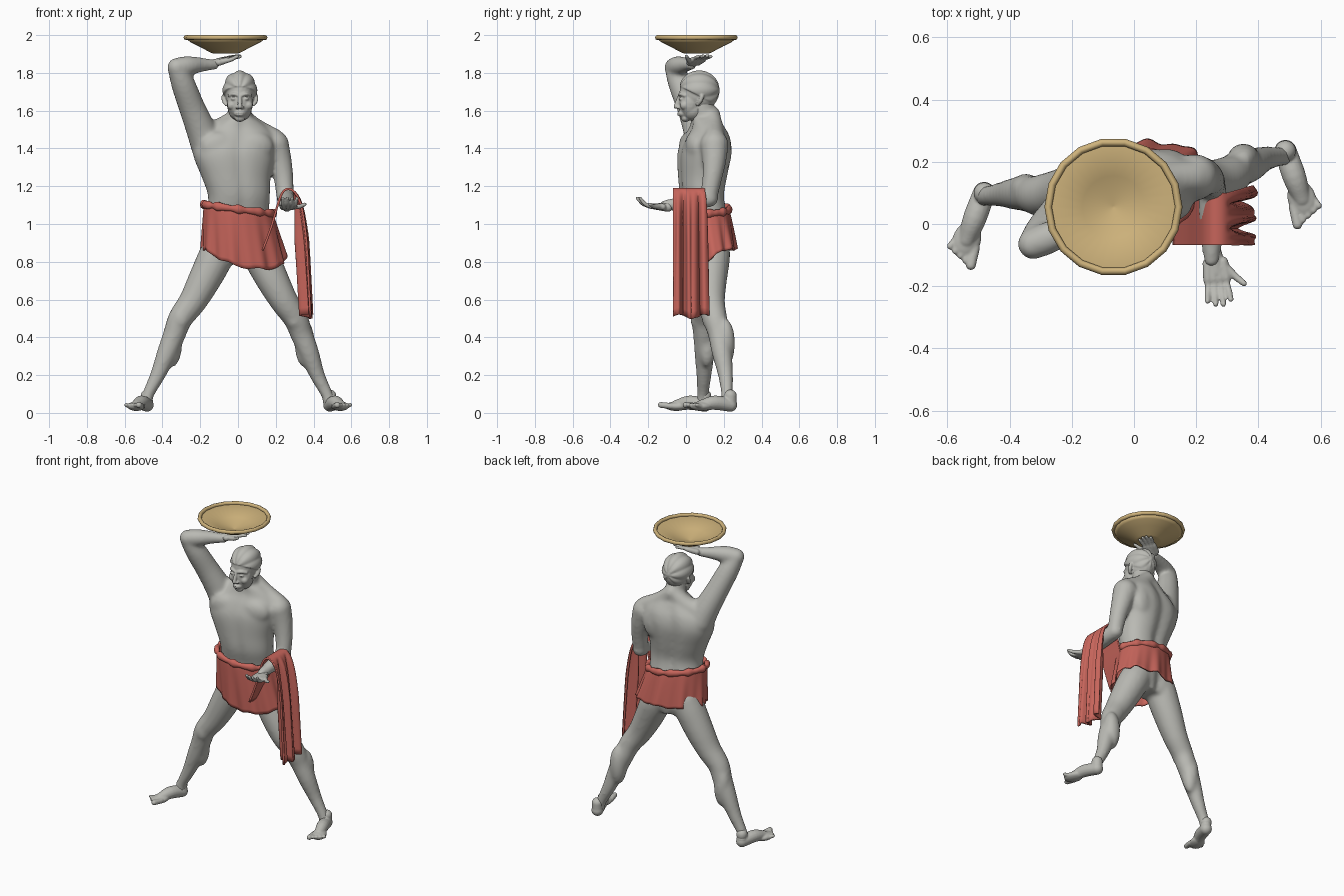
import bpy, bmesh, math
from mathutils import Vector, Matrix

if "Cube" in bpy.data.objects:
    bpy.data.objects.remove(bpy.data.objects["Cube"])

def material(name, rgb):
    m = bpy.data.materials.new(name)
    m.diffuse_color = (*rgb, 1)
    m.use_nodes = True
    m.node_tree.nodes["Principled BSDF"].inputs["Base Color"].default_value = m.diffuse_color
    return m

STONE = material("grey stone", (0.49, 0.49, 0.455))
RED = material("red cloth", (0.57, 0.13, 0.105))
GOLD = material("pale gold", (0.62, 0.45, 0.20))

def finish(bm, name, mat):
    bmesh.ops.recalc_face_normals(bm, faces=bm.faces)
    me = bpy.data.meshes.new(name)
    bm.to_mesh(me)
    bm.free()
    me.materials.append(mat)
    for p in me.polygons:
        p.use_smooth = True
    ob = bpy.data.objects.new(name, me)
    bpy.context.collection.objects.link(ob)
    return ob

def fuse(ob, voxel, soften):
    m = ob.modifiers.new("fuse", 'REMESH')
    m.mode = 'VOXEL'
    m.voxel_size = voxel
    m.use_smooth_shade = True
    m = ob.modifiers.new("soften", 'SMOOTH')
    m.factor = .5
    m.iterations = soften

def skin_rings(bm, rings, cap=True, closed=True, loop=False):
    vs = [[bm.verts.new(p) for p in r] for r in rings]
    pairs = list(zip(vs, vs[1:])) + ([(vs[-1], vs[0])] if loop else [])
    for a, b in pairs:
        n = len(a)
        for i in range(n if closed else n - 1):
            j = (i + 1) % n
            bm.faces.new((a[i], a[j], b[j], b[i]))
    if cap:
        bm.faces.new(vs[0][::-1])
        bm.faces.new(vs[-1])

def spline(pts, steps=4):
    # smooth curve through points of any dimension
    P = [Vector(p) for p in pts]
    P = [2 * P[0] - P[1]] + P + [2 * P[-1] - P[-2]]
    out = []
    for a, b, c, d in zip(P, P[1:], P[2:], P[3:]):
        for k in range(steps):
            t = k / steps
            out.append(0.5 * (2*b + (c-a)*t + (2*a-5*b+4*c-d)*t*t + (3*b-a-3*c+d)*t**3))
    return out + [P[-2]]

def blob(bm, c, r, rot=0.0):
    m = Matrix.Translation(c) @ Matrix.Rotation(rot, 4, 'Z') @ Matrix.Diagonal((*r, 1))
    bmesh.ops.create_icosphere(bm, subdivisions=3, radius=1, matrix=m)

def limb(bm, pts):
    # round limb: points are x, y, z, radius
    S = spline(pts)
    rings = []
    for i, s in enumerate(S):
        t = S[min(i+1, len(S)-1)].xyz - S[max(i-1, 0)].xyz
        q = t.to_track_quat('Z', 'Y')
        rings.append([s.xyz + q @ Vector((math.cos(k*math.pi/8), math.sin(k*math.pi/8), 0)) * s[3]
                      for k in range(16)])
    skin_rings(bm, rings)
    for s in (S[0], S[-1]):
        blob(bm, s.xyz, (s[3],)*3)

body = bmesh.new()    # torso and limbs, softened strongly
detail = bmesh.new()  # head, hands and feet, kept crisp

# torso: z, centre x, centre y, half width, half depth, twisted a little
sections = [(.79, .0, .13, .08, .07), (.86, .0, .125, .155, .095), (.95, .0, .118, .172, .105),
            (1.05, .0, .105, .166, .106), (1.15, .005, .085, .165, .112), (1.25, -.01, .088, .184, .125),
            (1.37, -.02, .097, .22, .136), (1.45, -.008, .108, .21, .12),
            (1.51, .008, .112, .152, .09), (1.56, .01, .1, .08, .07)]
rings = []
for z, cx, cy, rx, ry in spline(sections):
    ring = []
    for k in range(40):
        a = k * math.tau / 40
        c, s = math.cos(a), math.sin(a)
        p = Vector((math.copysign(abs(c)**.88, c)*rx, math.copysign(abs(s)**.88, s)*ry, 0))
        # grooves down the spine and breastbone
        p.y -= .018 * math.exp(-((a - math.pi/2) / .17)**2)
        p.y += .010 * math.exp(-((a - 3*math.pi/2) / .14)**2)
        ring.append(Matrix.Rotation(.2, 3, 'Z') @ p + Vector((cx, cy, z)))
    rings.append(ring)
skin_rings(body, rings)

# chest, shoulder blades, buttocks, calves, knees
for c, r in [((-.095, .015, 1.41), (.105, .05, .08)), ((.09, .045, 1.41), (.1, .05, .08)),
             ((-.11, .155, 1.38), (.08, .05, .11)), ((.09, .19, 1.38), (.08, .05, .11)),
             ((-.08, .15, .86), (.082, .062, .085)), ((.08, .16, .86), (.082, .062, .085)),
             ((-.348, .112, .37), (.053, .05, .13)), ((.352, .208, .37), (.053, .052, .13)),
             ((-.3, .06, .5), (.045, .038, .06)), ((.3, .122, .5), (.045, .038, .06))]:
    blob(body, c, r, .2)

# neck and trapezius
limb(body, [(.01, .125, 1.48, .074), (.01, .1, 1.56, .064), (.01, .08, 1.65, .061)])
limb(body, [(.01, .135, 1.58, .047), (.09, .145, 1.51, .052), (.19, .15, 1.45, .057)])
limb(body, [(.01, .13, 1.58, .047), (-.08, .11, 1.51, .058), (-.17, .08, 1.47, .072)])

# raised arm
limb(body, [(-.165, .085, 1.42, .087), (-.2, .06, 1.51, .079), (-.245, .02, 1.62, .07),
            (-.29, -.03, 1.74, .064), (-.325, -.065, 1.83, .05)])
limb(body, [(-.325, -.065, 1.83, .05), (-.265, -.04, 1.838, .052), (-.19, .0, 1.843, .038),
            (-.125, .03, 1.843, .028)])
# lowered arm, bent forward at the elbow
limb(body, [(.195, .15, 1.42, .076), (.22, .15, 1.34, .065), (.24, .14, 1.25, .054), (.25, .12, 1.14, .046)])
limb(body, [(.25, .125, 1.135, .046), (.255, .05, 1.125, .048), (.25, -.05, 1.105, .036), (.25, -.115, 1.10, .027)])

# hands: palm plus fingers spread along a direction
def hand(c, ang, tilt, rise, thumb):
    f = Vector((math.cos(ang), math.sin(ang), tilt))
    s = Vector((-f.y, f.x, 0))
    c = Vector(c)
    limb(detail, [(*(c - f*.06), .025), (*c, .018)])
    for i in range(4):
        o = s * (i - 1.5) * .02
        ln = (.06, .072, .075, .062)[i]
        limb(detail, [(*(c - f*.03 + o*.8), .018), (*(c + f*.02 + o), .015), (*(c + f*.04 + o), .011),
                      (*(c + f*(.03 + ln*.6) + o*1.15 + Vector((0, 0, rise*.3))), .0105),
                      (*(c + f*(.03 + ln) + o*1.25 + Vector((0, 0, rise))), .009)])
    limb(detail, [(*(c - f*.02 + s*thumb*.025), .015), (*(c + f*.02 + s*thumb*.06), .012),
                  (*(c + f*.045 + s*thumb*.085 + Vector((0, 0, .01))), .01)])

hand((-.085, .055, 1.864), .5, .3, -.005, -1)
hand((.265, -.155, 1.092), -math.pi/2 + .1, .05, .04, 1)

# legs
limb(body, [(-.09, .125, .89, .092), (-.12, .12, .82, .095), (-.18, .112, .7, .087), (-.24, .102, .59, .075),
            (-.305, .092, .5, .066), (-.335, .097, .42, .06), (-.375, .098, .32, .054), (-.425, .095, .2, .041),
            (-.475, .09, .1, .032), (-.488, .09, .05, .035)])
limb(body, [(.085, .138, .89, .093), (.125, .138, .82, .096), (.185, .13, .7, .087), (.245, .132, .59, .075),
            (.305, .153, .5, .066), (.335, .175, .42, .06), (.375, .19, .32, .054), (.42, .21, .2, .041),
            (.47, .217, .1, .032), (.485, .22, .05, .035)])

# feet: heel, instep, ball and five toes
def foot(heel, tip, inner):
    h, t = Vector((*heel, 0)), Vector((*tip, 0))
    f = (t - h).normalized()
    s = Vector((-f.y, f.x, 0)) * inner
    ln = (t - h).length
    Z = Vector((0, 0, 1))
    limb(detail, [(*(h + Z*.042), .036), (*(h + f*ln*.35 + Z*.054), .038), (*(h + f*ln*.65 + Z*.04), .029)])
    limb(detail, [(*(h + Z*.04), .034), (*(h + Z*.09), .034)])
    blob(detail, h + f*ln*.66 + Z*.035, (.062, .046, .025), math.atan2(f.y, f.x))
    for i in range(5):
        o = s * (.034 - i*.0175)
        r = .016 if i == 0 else .011
        limb(detail, [(*(h + f*ln*.72 + o + Z*.036), r), (*(h + f*(ln*(1 - i*.035) - .012) + o*1.2 + Z*.042), r)])

foot((-.482, .1), (-.567, -.13), 1)
foot((.487, .235), (.568, .0), -1)

# head and face
limb(detail, [(.01, .1, 1.55, .057), (.01, .08, 1.65, .058)])
for c, r in [((.01, .068, 1.695), (.079, .103, .105)), ((.01, .022, 1.64), (.07, .06, .085)),
             ((.01, .035, 1.605), (.062, .06, .06)), ((.01, -.002, 1.56), (.028, .024, .02)),
             ((.01, -.018, 1.585), (.032, .024, .02)),
             ((.01, -.034, 1.577), (.02, .012, .006)), ((.01, -.035, 1.589), (.023, .012, .005))]:
    blob(detail, c, r)
limb(detail, [(.01, -.034, 1.68, .009), (.01, -.044, 1.65, .011), (.01, -.053, 1.622, .013)])
for s in (-1, 1):
    x = lambda d: .01 + s*d
    blob(detail, (x(.033), -.024, 1.662), (.015, .014, .009))
    limb(detail, [(x(.012), -.034, 1.683, .009), (x(.035), -.029, 1.688, .009), (x(.056), -.006, 1.68, .009)])
    blob(detail, (x(.014), -.042, 1.617), (.01, .012, .008))
    blob(detail, (x(.044), -.008, 1.628), (.024, .024, .024))
    limb(detail, [(x(.072), .06, 1.63, .008), (x(.084), .075, 1.65, .011), (x(.087), .085, 1.675, .011)])

# combed hair cap with front-to-back ridges
hair = bmesh.new()
bmesh.ops.create_uvsphere(hair, u_segments=96, v_segments=48, radius=1)
for v in hair.verts:
    k = .97 + .08 * abs(math.cos(4 * math.atan2(v.co.x, v.co.z)))
    v.co = Vector((.01 + v.co.x*.088*k, .07 + v.co.y*.104*k, 1.708 + v.co.z*.1*k))
bmesh.ops.bisect_plane(hair, geom=hair.verts[:] + hair.edges[:] + hair.faces[:],
                       plane_co=(0, -.03, 1.728), plane_no=(0, .1, .2), clear_inner=True)
bmesh.ops.holes_fill(hair, edges=[e for e in hair.edges if e.is_boundary], sides=0)
tmp = bpy.data.meshes.new("hair_part")
hair.to_mesh(tmp)
hair.free()
detail.from_mesh(tmp)
bpy.data.meshes.remove(tmp)

fuse(finish(body, "torso_and_limbs", STONE), .01, 14)
fuse(finish(detail, "head_hands_feet", STONE), .0045, 5)

# waist cloth: pleated skirt hung from a slanting waist line
def waist(a, t):
    cx, cy = .002 + .03*t, .088 + .024*t
    rx, ry = .184 + .04*t, .136 + .016*t**.5
    w = t * (.007*math.sin(9*a) + .004*math.sin(17*a + 1))
    dx = (rx + w)*math.cos(a)
    x, y = cx + dx, cy + .1*dx + (ry + w)*math.sin(a)
    top = 1.085 - .13*x
    hem = .865 - .105*max(0, math.cos(a + 1.13)) + .006*math.sin(9*a)
    return Vector((x, y, top + (hem - top)*t))

N = 144
bm = bmesh.new()
skin_rings(bm, [[waist(i*math.tau/N, j/14) for i in range(N)] for j in range(15)], cap=False)
skirt = finish(bm, "waist_cloth", RED)
skirt.modifiers.new("thickness", 'SOLIDIFY').thickness = .008

# rolled top of the waist cloth
bm = bmesh.new()
rings = []
for i in range(N):
    a = i*math.tau/N
    r = .02 + .004*math.sin(11*a) + .002*math.sin(19*a)
    out = Vector((math.cos(a), math.sin(a), 0))
    rings.append([waist(a, .02) + out*r*.8*math.cos(b*math.pi/5) + Vector((0, 0, r*math.sin(b*math.pi/5)))
                  for b in range(10)])
skin_rings(bm, rings, cap=False, loop=True)
finish(bm, "waist_roll", RED)

# cloth draped over the forearm, folds deepen down the long side
path = spline([(.13, .86), (.175, .98), (.21, 1.1), (.235, 1.165), (.265, 1.185), (.3, 1.165),
               (.325, 1.08), (.342, .9), (.355, .7), (.367, .51)], 5)
bm = bmesh.new()
rings = []
for i, p in enumerate(path):
    t = max(0, (i - 24) / (len(path) - 25))
    amp = .026 * min(1, t*2)
    ring = []
    for k in range(49):
        u = k / 48
        fold = math.sin(u*14 + .6) + .45*math.sin(u*27 + 2 + t)
        ring.append((p[0] + amp*fold, -.068 + u*(.168 + .018*t) + .15*amp*math.sin(u*20),
                     p[1] + .012*t*math.sin(u*9)))
    rings.append(ring)
skin_rings(bm, rings, cap=False, closed=False)
drape = finish(bm, "arm_cloth", RED)
m = drape.modifiers.new("thickness", 'SOLIDIFY')
m.thickness = .012
m.offset = 0

# shallow dish on the raised hand, with rounded rim
def lathe(name, prof, loop, n=24):
    bm = bmesh.new()
    rings = [[(-.066 + r*math.cos(k*math.tau/n), .055 + r*math.sin(k*math.tau/n), z) for k in range(n)]
             for r, z in prof]
    skin_rings(bm, rings, cap=not loop, loop=loop)
    finish(bm, name, GOLD)

lathe("dish", [(.02, 1.902), (.07, 1.904), (.08, 1.908), (.14, 1.94), (.185, 1.962), (.208, 1.98), (.2, 1.983),
               (.1, 1.945), (.004, 1.912)], False, 32)
lathe("dish_rim", [(.21 + .012*math.cos(b*math.pi/4), 1.987 + .013*math.sin(b*math.pi/4)) for b in range(8)], True, 18)
